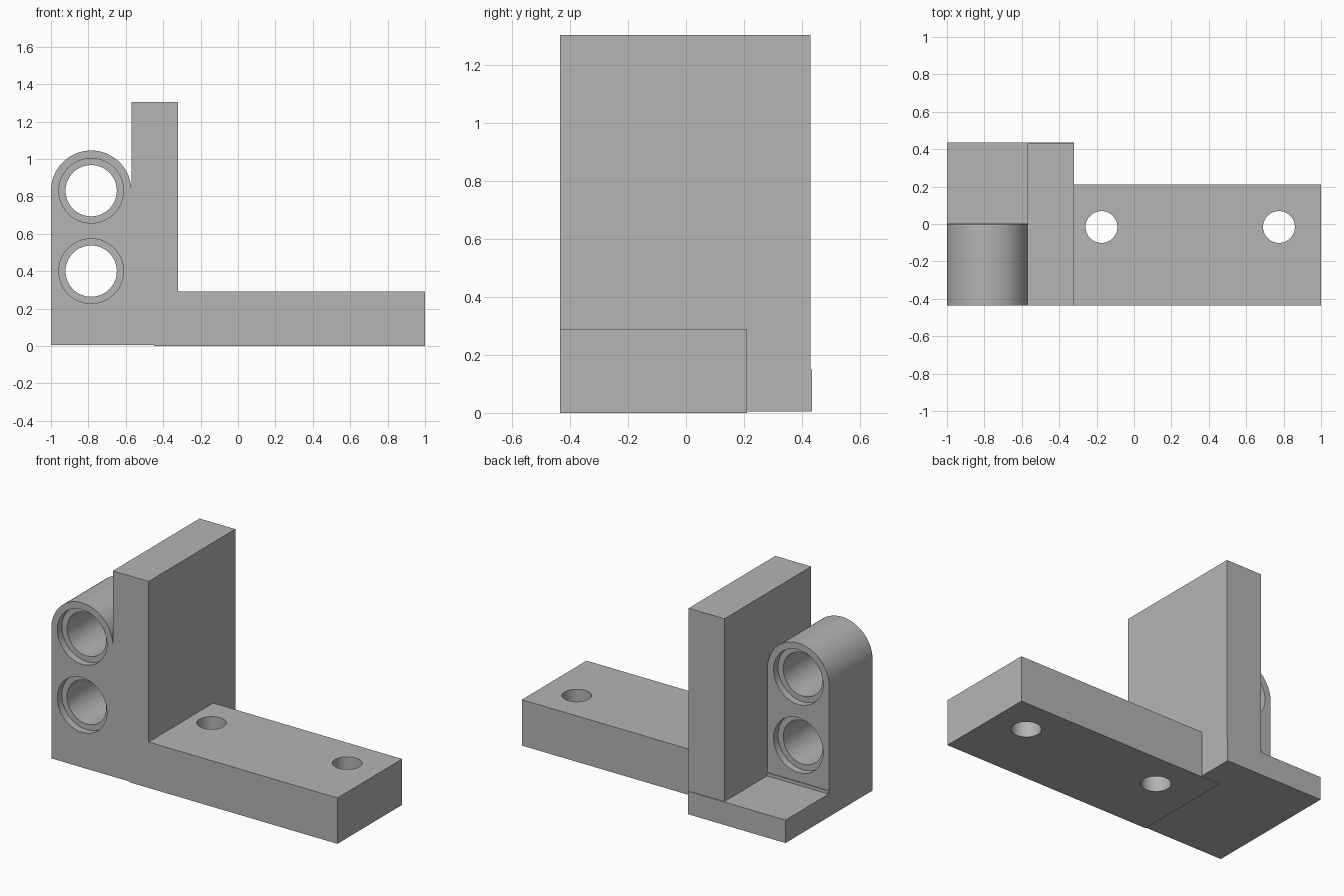
import bpy, bmesh, math

cube = bpy.data.objects.get("Cube")
if cube:
    bpy.data.objects.remove(cube, do_unlink=True)

grey = bpy.data.materials.new("light grey")
grey.use_nodes = True
colour = (0.46, 0.46, 0.46, 1)
grey.diffuse_color = colour
grey.node_tree.nodes["Principled BSDF"].inputs["Base Color"].default_value = colour

FRONT = -0.435


def prism(name, points, start, end, axis="Y"):
    """Extrude an outline: (x, z) points along Y, or (x, y) points along Z."""
    place = (lambda a, b, d: (a, d, b)) if axis == "Y" else (lambda a, b, d: (a, b, d))
    bm = bmesh.new()
    face = bm.faces.new([bm.verts.new(place(a, b, start)) for a, b in points])
    grown = bmesh.ops.extrude_face_region(bm, geom=[face])["geom"]
    moved = [v for v in grown if isinstance(v, bmesh.types.BMVert)]
    bmesh.ops.translate(bm, verts=moved, vec=place(0, 0, end - start))
    bmesh.ops.recalc_face_normals(bm, faces=bm.faces)
    mesh = bpy.data.meshes.new(name)
    bm.to_mesh(mesh)
    bm.free()
    mesh.materials.append(grey)
    obj = bpy.data.objects.new(name, mesh)
    bpy.context.collection.objects.link(obj)
    return obj


def rect(x0, x1, z0, z1):
    return [(x0, z0), (x1, z0), (x1, z1), (x0, z1)]


def arc(cx, cy, r, sweep, steps):
    return [(cx + r * math.cos(sweep * i / steps), cy + r * math.sin(sweep * i / steps))
            for i in range(steps)]


def combine(target, part, operation):
    mod = target.modifiers.new(operation.title(), "BOOLEAN")
    mod.operation = operation
    mod.solver = "EXACT"
    mod.object = part
    bpy.context.view_layer.objects.active = target
    bpy.ops.object.modifier_apply(modifier=mod.name)
    bpy.data.objects.remove(part, do_unlink=True)


# Upright wall, base bar, rear foot and round-topped hinge lug
bracket = prism("hinge_bracket", rect(-0.57, -0.32, 0.005, 1.305), FRONT, 0.43)
bar = prism("base_bar", rect(-0.45, 1, 0, 0.29), FRONT, 0.21)
foot = prism("rear_foot", rect(-1, -0.32, 0.005, 0.15), FRONT, 0.435)
lug_x, lug_z, lug_r = -0.785, 0.83, 0.215
arch = arc(lug_x, lug_z, lug_r, math.pi, 48) + [(lug_x - lug_r, lug_z)]
lug = prism("hinge_lug", [(-1, 0.005), (-0.5, 0.005), (-0.5, lug_z)] + arch, FRONT, 0)
lip = prism("lug_lip", rect(-1, -0.5, 0.005, 0.17), FRONT, 0.005)
for part in (bar, foot, lug, lip):
    combine(bracket, part, "UNION")

# Lug bores with a shallow counterbore at each end
for z in (0.4, lug_z):
    for radius, y0, y1 in ((0.137, -0.6, 0.2), (0.173, -0.6, FRONT + 0.045), (0.173, -0.045, 0.2)):
        outline = arc(lug_x, z, radius, math.tau, 64)
        combine(bracket, prism("bore", outline, y0, y1), "DIFFERENCE")

# Screw holes through the bar
for x in (-0.174, 0.775):
    hole = prism("screw_hole", arc(x, -0.016, 0.085, math.tau, 48), -0.2, 0.5, "Z")
    combine(bracket, hole, "DIFFERENCE")

bpy.ops.object.select_all(action="DESELECT")
bracket.select_set(True)
bpy.context.view_layer.objects.active = bracket
bpy.ops.object.shade_smooth_by_angle(angle=math.radians(30))
